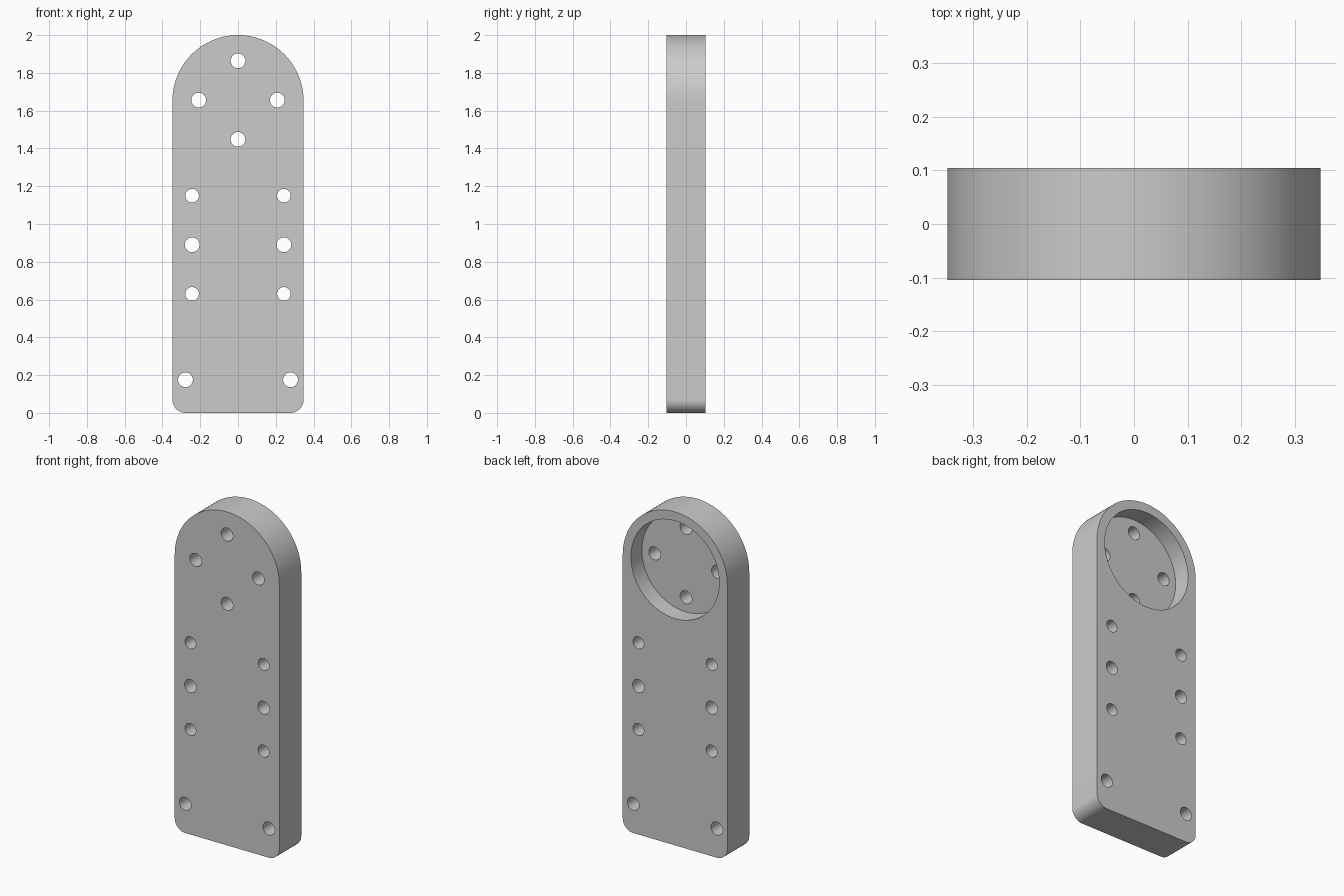
import bpy, bmesh
from math import sin, cos, pi, radians
from mathutils import Matrix

cube = bpy.data.objects.get("Cube")
if cube:
    bpy.data.objects.remove(cube)

HALF_W, HALF_T = 0.347, 0.104
ARCH_Z = 2 - HALF_W
CORNER = 0.07

grey = bpy.data.materials.new("plain grey")
grey.use_nodes = True
colour = (0.6, 0.6, 0.6, 1)
grey.diffuse_color = colour
grey.node_tree.nodes["Principled BSDF"].inputs["Base Color"].default_value = colour


def arc(cx, cz, r, start, end, steps):
    angles = [radians(start + (end - start) * i / steps) for i in range(steps + 1)]
    return [(cx + r * cos(a), cz + r * sin(a)) for a in angles]


def make_object(name, bm):
    bmesh.ops.recalc_face_normals(bm, faces=bm.faces)
    mesh = bpy.data.meshes.new(name)
    bm.to_mesh(mesh)
    bm.free()
    mesh.materials.append(grey)
    obj = bpy.data.objects.new(name, mesh)
    bpy.context.collection.objects.link(obj)
    return obj


def cutter(name, discs, y0, y1):
    """Cylinders along y, each given as (x, z, radius)."""
    bm = bmesh.new()
    for x, z, r in discs:
        place = Matrix.Translation((x, (y0 + y1) / 2, z)) @ Matrix.Rotation(pi / 2, 4, 'X')
        bmesh.ops.create_cone(bm, cap_ends=True, segments=96 if r > 0.1 else 40,
                              radius1=r, radius2=r, depth=y1 - y0, matrix=place)
    obj = make_object(name, bm)
    obj.hide_render = True
    return obj


# Plate: arched top, small rounded bottom corners
outline = (arc(0, ARCH_Z, HALF_W, 0, 180, 96)
           + arc(-HALF_W + CORNER, CORNER, CORNER, 180, 270, 16)
           + arc(HALF_W - CORNER, CORNER, CORNER, 270, 360, 16))
bm = bmesh.new()
front = bm.faces.new([bm.verts.new((x, -HALF_T, z)) for x, z in outline])
solid = bmesh.ops.extrude_face_region(bm, geom=[front])
moved = [v for v in solid["geom"] if isinstance(v, bmesh.types.BMVert)]
bmesh.ops.translate(bm, verts=moved, vec=(0, 2 * HALF_T, 0))
plate = make_object("mounting_plate", bm)

# Round pocket in the back, half the thickness deep
pocket = cutter("pocket_cutter", [(0, ARCH_Z, 0.293)], 0, 0.3)

# Through holes: a ring of four in the pocket, then mirrored pairs below
holes = [(0.208 * cos(k * pi / 2), ARCH_Z + 0.003 + 0.208 * sin(k * pi / 2), 0.039)
         for k in range(4)]
for side in (-1, 1):
    holes += [(side * x, z, r) for x, z, r in
              [(0.243, 1.15, 0.036), (0.243, 0.89, 0.039),
               (0.243, 0.63, 0.036), (0.278, 0.175, 0.039)]]
drill = cutter("hole_cutter", holes, -0.3, 0.3)

# Cut, then drop the cutters
bpy.ops.object.select_all(action='DESELECT')
plate.select_set(True)
bpy.context.view_layer.objects.active = plate
for tool in (pocket, drill):
    mod = plate.modifiers.new(tool.name, 'BOOLEAN')
    mod.operation = 'DIFFERENCE'
    mod.solver = 'EXACT'
    mod.object = tool
    bpy.ops.object.modifier_apply(modifier=mod.name)
    bpy.data.objects.remove(tool)
bpy.ops.object.shade_smooth_by_angle(angle=radians(30))
